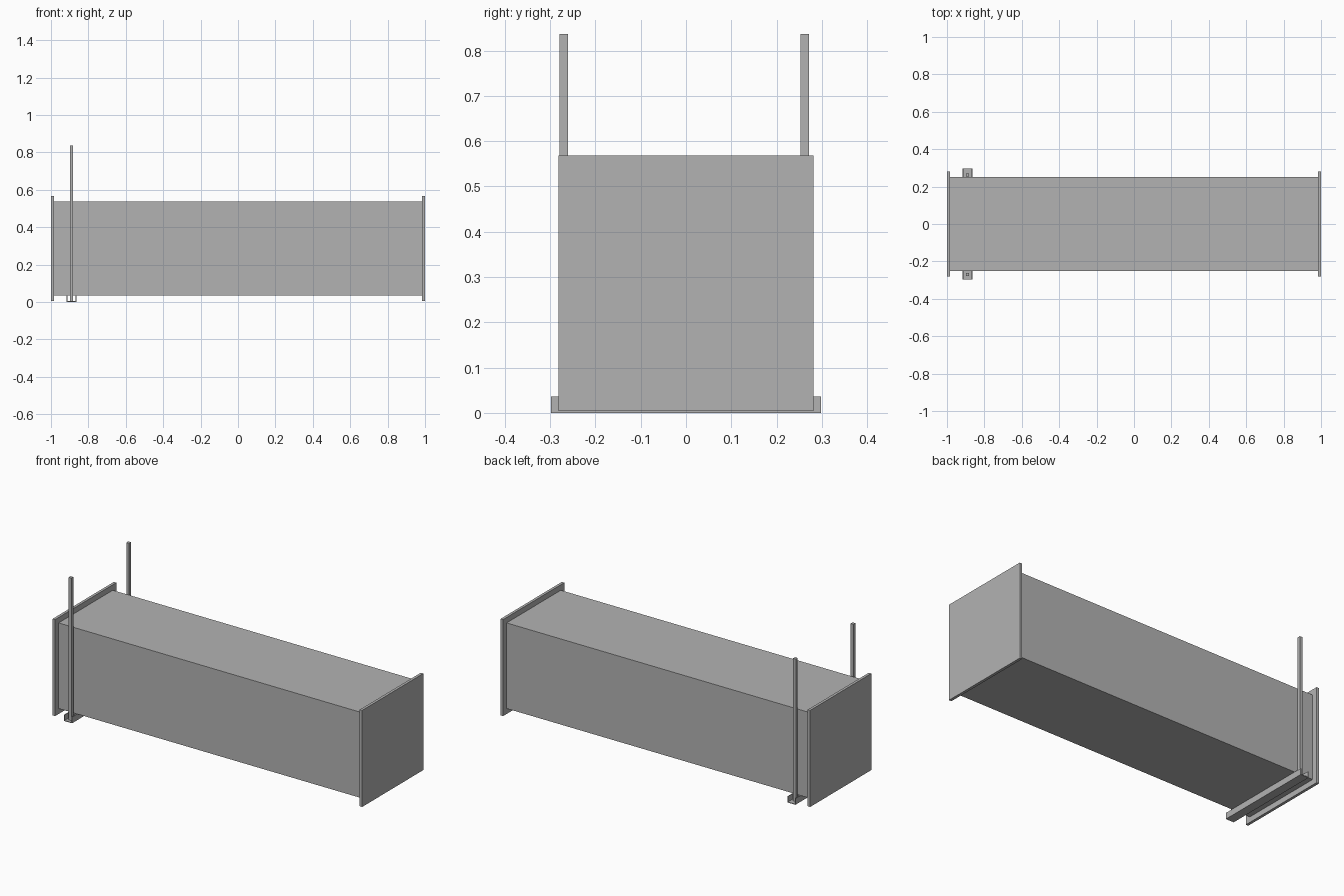
import bpy

if "Cube" in bpy.data.objects:
    bpy.data.objects.remove(bpy.data.objects["Cube"], do_unlink=True)

steel = bpy.data.materials.new("galvanised_grey")
steel.use_nodes = True
steel.diffuse_color = (0.45, 0.45, 0.45, 1)
steel.node_tree.nodes["Principled BSDF"].inputs["Base Color"].default_value = steel.diffuse_color


def add_mesh(name, verts, faces):
    mesh = bpy.data.meshes.new(name)
    mesh.from_pydata(verts, [], faces)
    mesh.materials.append(steel)
    obj = bpy.data.objects.new(name, mesh)
    bpy.context.collection.objects.link(obj)
    return obj


def extrude_y(name, profile, y0, y1):
    """Closed prism: an x-z outline (counter-clockwise from the front) swept along y."""
    n = len(profile)
    verts = [(x, y, z) for y in (y0, y1) for x, z in profile]
    faces = [tuple(range(n)), tuple(reversed(range(n, 2 * n)))]
    faces += [(i, i + n, (i + 1) % n + n, (i + 1) % n) for i in range(n)]
    return add_mesh(name, verts, faces)


def box(name, x, y, z):
    outline = [(x[0], z[0]), (x[1], z[0]), (x[1], z[1]), (x[0], z[1])]
    return extrude_y(name, outline, *y)


# Main duct and its two capped end flanges
box("duct_body", (-0.984, 0.984), (-0.25, 0.25), (0.036, 0.536))
box("right_end_flange", (-1, -0.984), (-0.282, 0.282), (0.004, 0.568))
box("left_end_flange", (0.984, 1), (-0.282, 0.282), (0.004, 0.568))

# Open-topped support channel under the duct
cx, half, wall, top = -0.89, 0.026, 0.004, 0.036
channel = [(cx - half, 0), (cx + half, 0), (cx + half, top), (cx + half - wall, top),
           (cx + half - wall, wall), (cx - half + wall, wall),
           (cx - half + wall, top), (cx - half, top)]
extrude_y("support_channel", channel, -0.298, 0.298)

# Hanger rods rising from the channel
for name, y in (("front_hanger_rod", -0.27), ("back_hanger_rod", 0.262)):
    box(name, (cx - 0.009, cx + 0.009), (y - 0.009, y + 0.009), (0.002, 0.836))
